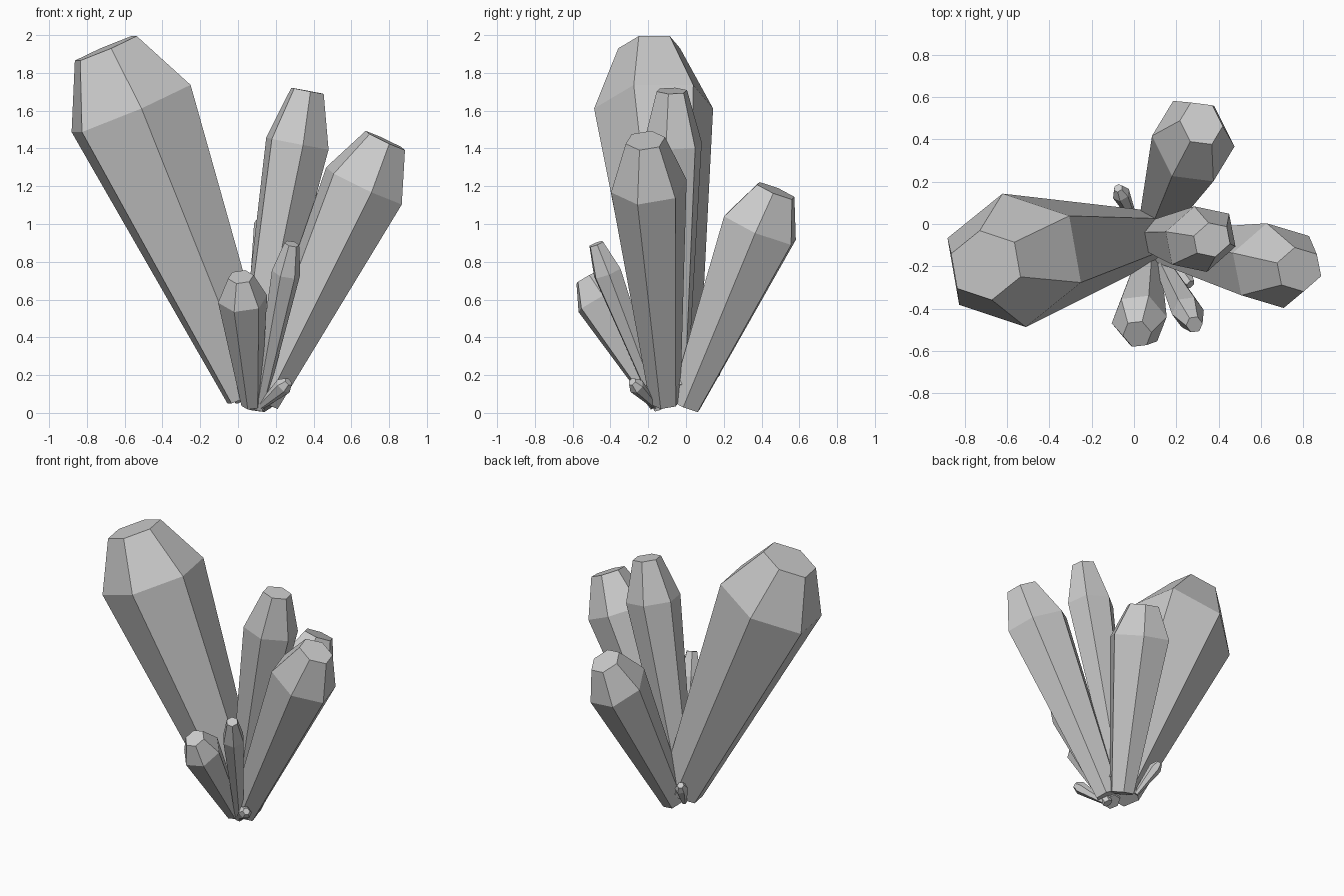
import bpy, bmesh
from mathutils import Vector

if "Cube" in bpy.data.objects:
    bpy.data.objects.remove(bpy.data.objects["Cube"])

SHOULDER = 0.826   # fraction of the length where the crystal is widest
BASE, TIP = 0.40, 0.52   # ring sizes relative to the shoulder ring


def crystal(name, base, top, v0, v1):
    """Six-sided crystal. v0, v1 are the xy offsets of two neighbouring
    shoulder corners; their z follows from being square to the axis."""
    base, top = Vector(base), Vector(top)
    axis = top - base

    def corner(v):
        return Vector((v[0], v[1], -(axis.x * v[0] + axis.y * v[1]) / axis.z))

    a, b = corner(v0), corner(v1)
    hexagon = [a, b, b - a, -a, -b, a - b]
    bm = bmesh.new()
    rings = [[bm.verts.new(base + axis * t + p * s) for p in hexagon]
             for t, s in ((0, BASE), (SHOULDER, 1), (1, TIP))]
    for lo, hi in zip(rings, rings[1:]):
        for i in range(6):
            j = (i + 1) % 6
            bm.faces.new((lo[i], lo[j], hi[j], hi[i]))
    bm.faces.new(rings[0])
    bm.faces.new(rings[-1])
    bmesh.ops.recalc_face_normals(bm, faces=bm.faces)
    mesh = bpy.data.meshes.new(name)
    bm.to_mesh(mesh)
    bm.free()
    bpy.context.collection.objects.link(bpy.data.objects.new(name, mesh))


# Large crystals
crystal("crystal_largest_left", (.07, -.06, .10), (-.70, -.195, 1.93), (-.055, .315), (-.315, .105))
crystal("crystal_tall_centre", (.06, -.055, .10), (.368, -.075, 1.705), (.135, .12), (-.03, .155))
crystal("crystal_right", (.13, -.11, .06), (.78, -.215, 1.442), (.04, -.20), (.20, -.06))
crystal("crystal_back", (.10, -.005, .04), (.318, .475, 1.176), (.195, -.025), (.10, .165))

# Medium crystals at the front
crystal("crystal_front", (.07, -.14, .045), (.015, -.52, .72), (.13, .015), (.085, -.10))
crystal("crystal_front_slim", (.11, -.14, .02), (.285, -.475, .895), (.075, .01), (.045, -.06))

# Small shards
crystal("shard_front_right", (.12, -.16, .035), (.267, -.285, .165), (.031, .033), (-.001, .031))
crystal("shard_back_left", (0, .02, .06), (-.075, .17, .26), (.037, .022), (.004, .036))
